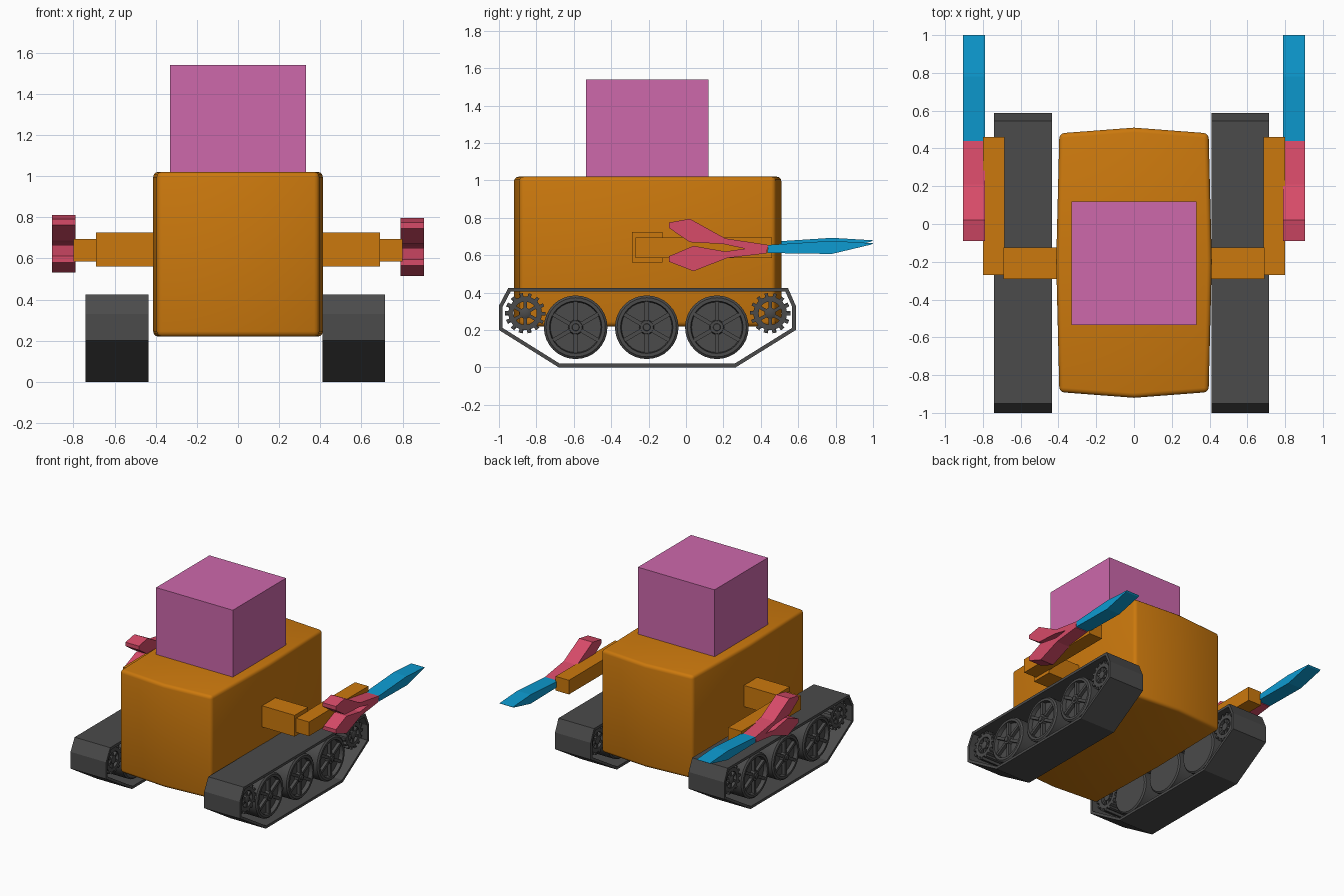
import bpy, bmesh, math
from mathutils import Matrix, Vector

cube = bpy.data.objects.get("Cube")
if cube:
    bpy.data.objects.remove(cube, do_unlink=True)


def material(name, rgb):
    m = bpy.data.materials.new(name)
    m.use_nodes = True
    m.diffuse_color = (*rgb, 1)
    m.node_tree.nodes["Principled BSDF"].inputs["Base Color"].default_value = (*rgb, 1)
    return m


ORANGE = material("orange", (0.60, 0.19, 0.004))
PINK = material("orchid pink", (0.61, 0.14, 0.41))
ROSE = material("rose red", (0.68, 0.07, 0.14))
BLUE = material("sky blue", (0.004, 0.33, 0.64))
GRAY = material("dark gray", (0.07, 0.07, 0.07))


def finish(bm, name, mat, smooth=True):
    bmesh.ops.recalc_face_normals(bm, faces=bm.faces)
    me = bpy.data.meshes.new(name)
    bm.to_mesh(me)
    bm.free()
    me.materials.append(mat)
    if smooth:
        me.shade_smooth()
        me.set_sharp_from_angle(angle=math.radians(30))
    ob = bpy.data.objects.new(name, me)
    bpy.context.collection.objects.link(ob)
    return ob


def add_box(bm, center, size, rot=Matrix()):
    bmesh.ops.create_cube(bm, size=1, matrix=rot @ Matrix.Translation(center) @ Matrix.Diagonal((*size, 1)))


def box(name, lo, hi, mat):
    lo, hi = Vector(lo), Vector(hi)
    bm = bmesh.new()
    add_box(bm, (lo + hi) / 2, hi - lo)
    return finish(bm, name, mat, False)


def prism(points, axis, lo, hi):
    """Extrude an outline along axis x (points are y, z) or z (points are x, y)."""
    bm = bmesh.new()
    place = (lambda p: (lo, *p)) if axis == "x" else (lambda p: (*p, lo))
    face = bm.faces.new([bm.verts.new(place(p)) for p in points])
    new = bmesh.ops.extrude_face_region(bm, geom=[face])["geom"]
    shift = Vector((hi - lo, 0, 0)) if axis == "x" else Vector((0, 0, hi - lo))
    bmesh.ops.translate(bm, vec=shift, verts=[v for v in new if isinstance(v, bmesh.types.BMVert)])
    bmesh.ops.recalc_face_normals(bm, faces=bm.faces)
    return bm


def lathe(bm, profile, closed=False, steps=32):
    """Revolve (x, radius) points around the x axis."""
    vs = [bm.verts.new((x, 0, r)) for x, r in profile]
    es = [bm.edges.new(p) for p in zip(vs, vs[1:])]
    if closed:
        es.append(bm.edges.new((vs[-1], vs[0])))
    bmesh.ops.spin(bm, geom=vs + es, cent=(0, 0, 0), axis=(1, 0, 0), angle=math.tau, steps=steps)
    bmesh.ops.remove_doubles(bm, verts=bm.verts, dist=0.0005)


def spokes(bm, count, x, r0, r1, depth, width, turn=0):
    for i in range(count):
        rot = Matrix.Rotation(turn + math.tau * i / count, 4, "X")
        add_box(bm, (x, 0, (r0 + r1) / 2), (depth, width, r1 - r0), rot)


# Body: gently bulging plan with rounded edges
plan = [(0, -0.92), (0.395, -0.89), (0.412, -0.2), (0.395, 0.48),
        (0, 0.51), (-0.395, 0.48), (-0.412, -0.2), (-0.395, -0.89)]
bm = prism(plan, "z", 0.22, 1.02)
sharp = [e for e in bm.edges if e.calc_face_angle(0) > 0.6]
bmesh.ops.bevel(bm, geom=sharp, offset=0.025, segments=3, profile=0.5, affect="EDGES")
finish(bm, "body", ORANGE)

# Head
box("head", (-0.33, -0.535, 1.0), (0.33, 0.12, 1.54), PINK)

# Wheel pieces share one lathe profile: plain inner face, dished outer face
R = 0.17


def road_wheel(name, side, x, y):
    bm = bmesh.new()
    w = 0.13
    lathe(bm, [(-w, 0), (-w, R - 0.01), (0.01 - w, R), (w - 0.01, R), (w, R - 0.012),
               (w, R - 0.03), (w - 0.03, R - 0.035), (w - 0.03, 0)])
    lathe(bm, [(w - 0.03, 0.04), (w, 0.035), (w, 0.02), (w + 0.008, 0.018), (w + 0.008, 0)], steps=16)
    spokes(bm, 6, w - 0.018, 0.025, R - 0.025, 0.024, 0.022)
    ob = finish(bm, name, GRAY)
    ob.location = (x, y, 0.215)
    if side < 0:
        ob.rotation_euler.z = math.pi


def sprocket(name, side, x, y):
    bm = bmesh.new()
    w = 0.12
    lathe(bm, [(-w, 0.062), (w, 0.062), (w, 0.09), (-w, 0.09)], closed=True, steps=24)
    lathe(bm, [(-w, 0), (-w, 0.03), (w, 0.03), (w + 0.006, 0.018), (w + 0.006, 0)], steps=16)
    spokes(bm, 6, 0, 0.02, 0.07, 1.9 * w, 0.018)
    spokes(bm, 14, 0, 0.085, 0.108, 2 * w, 0.018, 0.2)
    ob = finish(bm, name, GRAY)
    ob.location = (x, y, 0.29)
    if side < 0:
        ob.rotation_euler.z = math.pi


# Track belt: prism hollowed through from both ends
belt = [(-1, 0.33), (-0.95, 0.425), (0.545, 0.425), (0.587, 0.33),
        (0.587, 0.2), (0.265, 0), (-0.68, 0), (-1, 0.2)]


def track(name, x):
    bm = prism(belt, "x", x - 0.153, x + 0.153)
    caps = [f for f in bm.faces if abs(f.normal.x) > 0.9]
    bmesh.ops.inset_individual(bm, faces=caps, thickness=0.02, use_even_offset=True)
    bmesh.ops.delete(bm, geom=caps, context="FACES")
    bmesh.ops.bridge_loops(bm, edges=[e for e in bm.edges if e.is_boundary])
    finish(bm, name, GRAY, False)


# Tool outlines
claw = [(-0.09, 0.775), (0.02, 0.795), (0.21, 0.69), (0.44, 0.655), (0.43, 0.61), (0.22, 0.585),
        (0.04, 0.515), (-0.09, 0.565), (-0.09, 0.595), (0.04, 0.65), (0.21, 0.62), (0.315, 0.635),
        (0.2, 0.66), (0.02, 0.67), (-0.09, 0.745)]
blade = [(0.435, 0.612), (0.78, 0.607), (0.99, 0.657), (1.0, 0.664), (0.78, 0.677), (0.44, 0.655)]

for side, word in ((1, "left"), (-1, "right")):
    # Running gear
    x = side * 0.575 - 0.0125
    track(word + "_track", x)
    for i, y in enumerate((-0.59, -0.21, 0.165)):
        road_wheel(f"{word}_road_wheel_{i + 1}", side, x, y)
    sprocket(word + "_front_sprocket", side, x, -0.86)
    sprocket(word + "_rear_sprocket", side, x, 0.45)

    # Arm
    def span(a, b):
        return sorted((side * a, side * b))
    a, b = span(0.38, 0.69)
    box(word + "_shoulder", (a, -0.29, 0.56), (b, -0.125, 0.725), ORANGE)
    a, b = span(0.685, 0.80)
    box(word + "_forearm", (a, -0.27, 0.585), (b, 0.46, 0.695), ORANGE)

    # Claw and blade
    a, b = span(0.79, 0.905)
    lift = 0 if side > 0 else 0.016
    for part, outline, mat in (("claw", claw, ROSE), ("blade", blade, BLUE)):
        pts = [(y, z + lift) for y, z in outline]
        finish(prism(pts, "x", a, b), f"{word}_{part}", mat, False)
